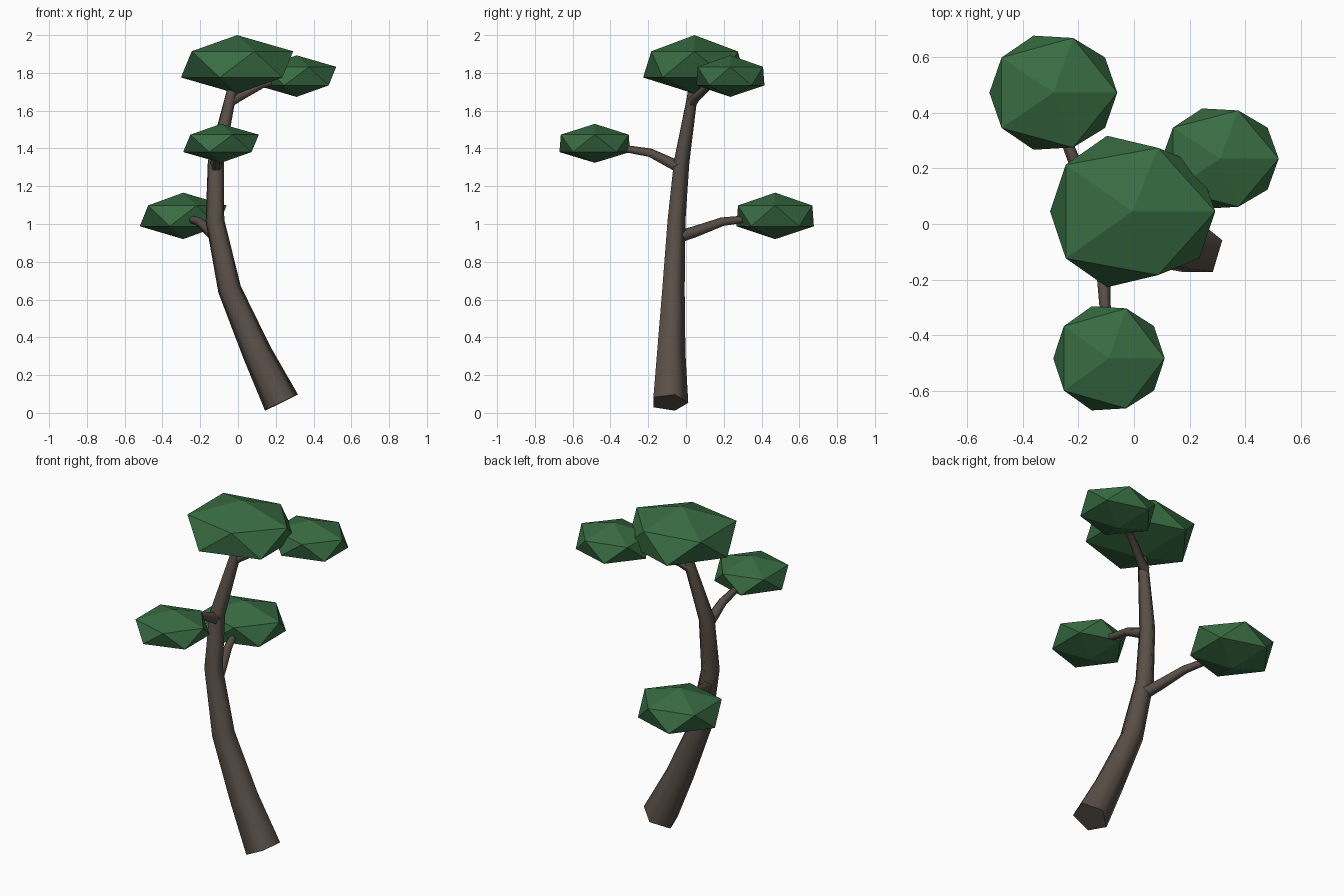
import bpy, bmesh, math
from mathutils import Vector

if "Cube" in bpy.data.objects:
    bpy.data.objects.remove(bpy.data.objects["Cube"])


def material(name, color):
    m = bpy.data.materials.new(name)
    m.diffuse_color = color
    m.use_nodes = True
    m.node_tree.nodes["Principled BSDF"].inputs["Base Color"].default_value = m.diffuse_color
    return m


bark = material("bark", (0.10, 0.078, 0.063, 1))
leaf = material("leaf", (0.04, 0.15, 0.055, 1))


def finish(name, bm, mat, smooth):
    bmesh.ops.recalc_face_normals(bm, faces=bm.faces)
    me = bpy.data.meshes.new(name)
    bm.to_mesh(me)
    bm.free()
    for p in me.polygons:
        p.use_smooth = smooth and len(p.vertices) == 4
    me.materials.append(mat)
    ob = bpy.data.objects.new(name, me)
    bpy.context.collection.objects.link(ob)
    return ob


def limb(name, points, radii, side, n=5):
    """Tapered n-sided tube along a path; one corner points toward `side`."""
    bm = bmesh.new()
    pts = [Vector(p) for p in points]
    rings = []
    for i, (p, r) in enumerate(zip(pts, radii)):
        t = Vector((0, 0, 0))
        if i > 0:
            t += (p - pts[i - 1]).normalized()
        if i < len(pts) - 1:
            t += (pts[i + 1] - p).normalized()
        t.normalize()
        v = Vector(side)
        v = (v - t * v.dot(t)).normalized()
        u = v.cross(t)
        rings.append([bm.verts.new(p + r * (math.cos(a) * v + math.sin(a) * u))
                      for a in (2 * math.pi * k / n for k in range(n))])
    for a, b in zip(rings, rings[1:]):
        for k in range(n):
            j = (k + 1) % n
            bm.faces.new((a[k], a[j], b[j], b[k]))
    bm.faces.new(rings[0])
    bm.faces.new(rings[-1])
    return finish(name, bm, bark, True)


def foliage(name, center, size, tuck=1.0):
    """Flattened icosahedron; tuck pulls in the two upper side corners."""
    bm = bmesh.new()
    bmesh.ops.create_icosphere(bm, subdivisions=1, radius=1)
    for v in bm.verts:
        if v.co.z > 0.1 and abs(v.co.y) > 0.8:
            v.co.y *= tuck
        v.co = Vector(center) + Vector(a * b for a, b in zip(v.co, size))
    return finish(name, bm, leaf, False)


# Curved trunk
limb("trunk",
     [(0.23, -0.09, 0.055), (0.10, -0.085, 0.32), (-0.045, -0.072, 0.655),
      (-0.122, -0.055, 1.02), (-0.117, -0.027, 1.33), (-0.04, 0.03, 1.67),
      (-0.01, 0.045, 1.80)],
     [0.102, 0.082, 0.065, 0.052, 0.045, 0.03, 0.025], (0, 1, 0))

# Branches
limb("back_branch",
     [(-0.11, -0.04, 0.93), (-0.14, 0.04, 0.955), (-0.20, 0.19, 1.01),
      (-0.24, 0.29, 1.022), (-0.28, 0.42, 1.035)],
     [0.035, 0.032, 0.025, 0.021, 0.018], (0, 0, 1))
limb("front_branch",
     [(-0.115, -0.02, 1.29), (-0.115, -0.07, 1.315), (-0.11, -0.19, 1.375),
      (-0.103, -0.31, 1.395), (-0.09, -0.43, 1.42)],
     [0.035, 0.032, 0.025, 0.021, 0.018], (0, 0, 1))
limb("right_branch",
     [(-0.05, 0.03, 1.64), (0.0, 0.05, 1.67), (0.12, 0.12, 1.735),
      (0.21, 0.17, 1.76), (0.28, 0.21, 1.775)],
     [0.028, 0.026, 0.022, 0.02, 0.017], (0, 0, 1))

# Foliage clumps
foliage("crown_foliage", (-0.005, 0.045, 1.845), (0.332, 0.32, 0.155), 0.84)
foliage("back_foliage", (-0.29, 0.472, 1.043), (0.257, 0.241, 0.123), 0.96)
foliage("front_foliage", (-0.09, -0.483, 1.427), (0.224, 0.22, 0.103), 0.96)
foliage("right_foliage", (0.31, 0.235, 1.783), (0.235, 0.212, 0.11), 0.96)
